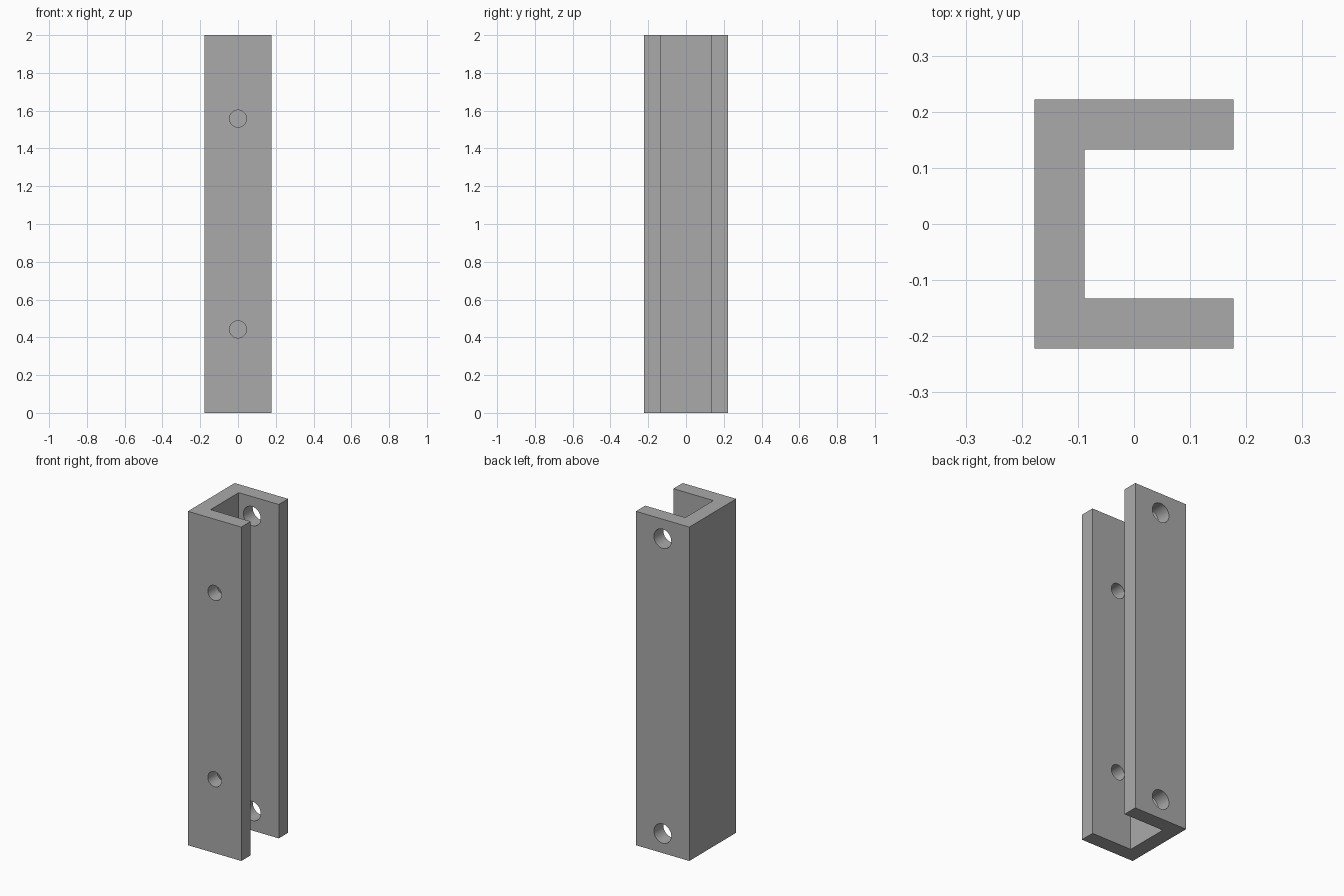
import bpy
import bmesh
import math

cube = bpy.data.objects.get("Cube")
if cube:
    bpy.data.objects.remove(cube, do_unlink=True)

HEIGHT = 2.0
HALF_W, HALF_D, WALL = 0.177, 0.2215, 0.0885

steel = bpy.data.materials.new("plain_grey")
steel.use_nodes = True
grey = (0.4, 0.4, 0.4, 1)
steel.diffuse_color = grey
steel.node_tree.nodes["Principled BSDF"].inputs["Base Color"].default_value = grey

# Channel: C-shaped profile, open towards +x, extruded upwards
inner_x, inner_y = WALL - HALF_W, HALF_D - WALL
half = [(HALF_W, inner_y), (HALF_W, HALF_D), (-HALF_W, HALF_D)]
profile = [(inner_x, inner_y)] + half
profile += [(x, -y) for x, y in reversed(profile)]
bm = bmesh.new()
base = bm.faces.new([bm.verts.new((x, y, 0)) for x, y in profile])
top = bmesh.ops.extrude_face_region(bm, geom=[base])["geom"]
bmesh.ops.translate(bm, vec=(0, 0, HEIGHT),
                    verts=[v for v in top if isinstance(v, bmesh.types.BMVert)])
bmesh.ops.recalc_face_normals(bm, faces=bm.faces)
mesh = bpy.data.meshes.new("channel_bracket")
bm.to_mesh(mesh)
bm.free()
mesh.materials.append(steel)
channel = bpy.data.objects.new("channel_bracket", mesh)
bpy.context.collection.objects.link(channel)


def drill(name, side, z, radius):
    """Cut a round hole through the flange on the given y side."""
    bpy.ops.mesh.primitive_cylinder_add(
        vertices=48, radius=radius, depth=WALL * 2,
        location=(0, side * (HALF_D - WALL / 2), z), rotation=(math.pi / 2, 0, 0))
    cutter = bpy.context.object
    cutter.name = name
    cutter.data.materials.append(steel)
    cutter.hide_render = True
    bpy.ops.object.select_all(action="DESELECT")
    channel.select_set(True)
    bpy.context.view_layer.objects.active = channel
    cut = channel.modifiers.new(name, "BOOLEAN")
    cut.operation = "DIFFERENCE"
    cut.solver = "EXACT"
    cut.object = cutter
    bpy.ops.object.modifier_apply(modifier=cut.name)
    bpy.data.objects.remove(cutter, do_unlink=True)


# Small holes in the front flange, larger ones near the ends of the back flange
for side, offset, radius in ((-1, 0.442, 0.045), (1, 0.117, 0.0575)):
    for z in (offset, HEIGHT - offset):
        drill("hole_cutter", side, z, radius)

# Smooth hole walls, sharp corners
bpy.ops.object.shade_smooth_by_angle(angle=math.radians(30))
